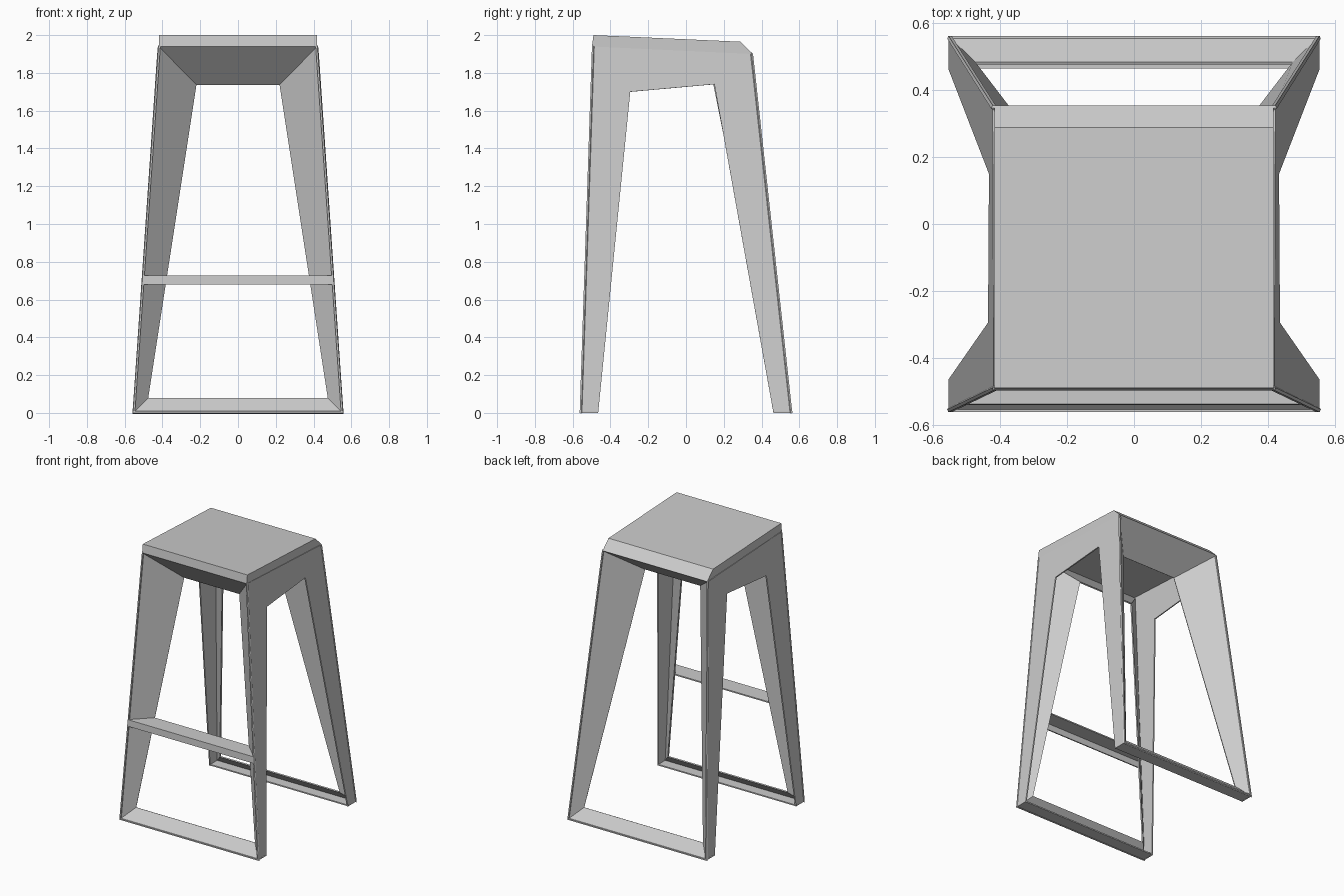
import bpy

if "Cube" in bpy.data.objects:
    bpy.data.objects.remove(bpy.data.objects["Cube"])

T = 0.009  # sheet thickness


def side_x(z):
    # outward lean of the side panels
    return 0.555 - 0.0696 * z


def add_mesh(name, verts, faces, sheet=True, mirror=False):
    me = bpy.data.meshes.new(name)
    me.from_pydata(verts, [], faces)
    me.update()
    ob = bpy.data.objects.new(name, me)
    bpy.context.collection.objects.link(ob)
    if sheet:
        mod = ob.modifiers.new("Thickness", 'SOLIDIFY')
        mod.thickness = T
        mod.offset = -1
        mod.use_even_offset = True
    if mirror:
        ob.modifiers.new("Mirror", 'MIRROR').use_mirror_merge = False
    return ob


# Side panels: leaning sheet with a tall opening, mirrored
profile = [(-0.563, 0), (-0.465, 0), (-0.295, 1.70), (0.15, 1.74),
           (0.463, 0), (0.563, 0), (0.355, 1.90), (-0.498, 1.94)]
add_mesh("side_panels", [(side_x(z), y, z) for y, z in profile],
         [list(range(len(profile)))], mirror=True)


# Front and back frames: four folded facets running inwards from the outer edge
def frame(name, s, top, inner_top):
    (yt, zt), (yi, zi) = top, inner_top
    xt = side_x(zt)

    def ring(xb, yb, zb, xu, yu, zu):
        return [(-s * xb, yb, zb), (s * xb, yb, zb), (s * xu, yu, zu), (-s * xu, yu, zu)]

    verts = ring(0.555, -0.563 * s, 0, xt, yt, zt)
    verts += ring(0.475, -0.485 * s, 0.08, 0.22, yi, zi)
    add_mesh(name, verts, [(i, (i + 1) % 4, 4 + (i + 1) % 4, 4 + i) for i in range(4)])


frame("front_frame", 1, (-0.498, 1.94), (-0.30, 1.737))
frame("back_frame", -1, (0.355, 1.90), (0.152, 1.74))

# Floor strips under each frame
for name, s in (("front_floor_strip", 1), ("back_floor_strip", -1)):
    a, b = sorted((-0.563 * s, -0.465 * s))
    add_mesh(name, [(-0.555, a, 0), (-0.555, b, 0), (0.555, b, 0), (0.555, a, 0)],
             [(0, 1, 2, 3)])

# Footrest: flat tread with a front lip
add_mesh("footrest",
         [(-0.508, -0.541, 0.68), (0.508, -0.541, 0.68),
          (0.504, -0.539, 0.727), (-0.504, -0.539, 0.727),
          (0.375, -0.412, 0.727), (-0.375, -0.412, 0.727)],
         [(0, 1, 2, 3), (3, 2, 4, 5)])

# Seat: sloping slab with a chamfered back edge
sec = [(-0.498, 1.94), (0.355, 1.90), (0.288, 1.965), (-0.49, 2.0)]
n = len(sec)
w = 0.418
add_mesh("seat", [(x, y, z) for x in (-w, w) for y, z in sec],
         [list(range(n))[::-1], list(range(n, 2 * n))] +
         [(i, (i + 1) % n, n + (i + 1) % n, n + i) for i in range(n)], sheet=False)
